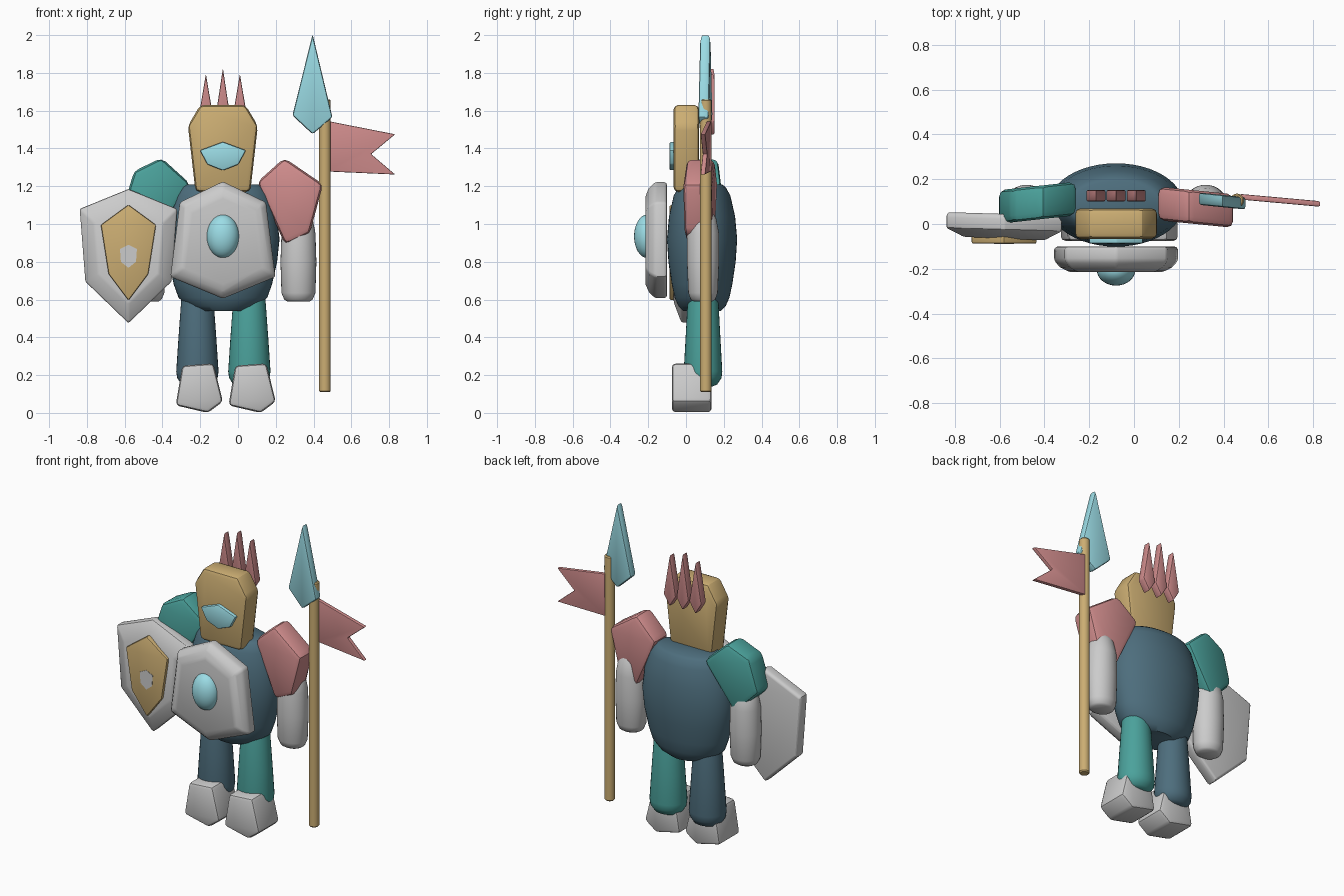
import bpy, bmesh, math

if "Cube" in bpy.data.objects:
    bpy.data.objects.remove(bpy.data.objects["Cube"])

COLORS = {
    "navy": (0.075, 0.155, 0.205, 1), "teal": (0.07, 0.36, 0.33, 1),
    "gold": (0.60, 0.42, 0.17, 1), "rose": (0.62, 0.26, 0.26, 1),
    "ice": (0.33, 0.72, 0.79, 1),
}
MATS = {}
for key, rgba in COLORS.items():
    MATS[key] = bpy.data.materials.new(key)
    MATS[key].diffuse_color = rgba
CX = -0.08  # centre line of the figure


def finish(name, bm, color=None, bevel=0.0, angle=30, segments=2):
    bmesh.ops.recalc_face_normals(bm, faces=bm.faces)
    if bevel:
        edges = [e for e in bm.edges if e.calc_face_angle(0) > math.radians(25)]
        bmesh.ops.bevel(bm, geom=edges, offset=bevel, segments=segments,
                        profile=0.5, affect='EDGES', clamp_overlap=True)
    me = bpy.data.meshes.new(name)
    bm.to_mesh(me)
    bm.free()
    ob = bpy.data.objects.new(name, me)
    bpy.context.collection.objects.link(ob)
    if color:
        me.materials.append(MATS[color])
    bpy.ops.object.select_all(action='DESELECT')
    ob.select_set(True)
    bpy.context.view_layer.objects.active = ob
    bpy.ops.object.shade_smooth_by_angle(angle=math.radians(angle))
    return ob


def loft(rings):
    """Skin a list of equal-length point rings and cap both ends."""
    bm = bmesh.new()
    rows = [[bm.verts.new(p) for p in ring] for ring in rings]
    n = len(rows[0])
    for a, b in zip(rows, rows[1:]):
        for i in range(n):
            j = (i + 1) % n
            bm.faces.new((a[i], a[j], b[j], b[i]))
    bm.faces.new(rows[0])
    bm.faces.new(rows[-1])
    return bm


def plate(name, pts, layers, color=None, bevel=0.01, slope=0.0):
    """Front outline (x, z) lofted along y; layers = (y, scale); slope turns it in plan."""
    cx = (min(p[0] for p in pts) + max(p[0] for p in pts)) / 2
    cz = (min(p[1] for p in pts) + max(p[1] for p in pts)) / 2
    rings = [[(cx + (x - cx) * s, y + slope * (x - cx), cz + (z - cz) * s)
              for x, z in pts] for y, s in layers]
    return finish(name, loft(rings), color, bevel)


def tube(name, x, y, rings, color=None, n=32):
    """Stacked ellipses (z, rx, ry)."""
    ang = [2 * math.pi * i / n for i in range(n)]
    return finish(name, loft([[(x + rx * math.cos(a), y + ry * math.sin(a), z)
                               for a in ang] for z, rx, ry in rings]), color, angle=40)


def mirrored(half):
    """Complete an outline given as the right half, top to bottom, about x = 0."""
    return half + [(-x, z) for x, z in reversed(half) if x > 0]


def shift(pts, dx):
    return [(x + dx, z) for x, z in pts]


# Torso
tube("torso", CX, 0.085, [
    (0.54, 0.13, 0.10), (0.565, 0.185, 0.125), (0.61, 0.235, 0.145), (0.68, 0.26, 0.16),
    (0.80, 0.287, 0.178), (0.92, 0.30, 0.186), (1.04, 0.285, 0.175), (1.15, 0.25, 0.15),
    (1.195, 0.225, 0.125), (1.21, 0.20, 0.105)], "navy", 48)

# Legs, feet and arms
FOOT = [(-0.215, 0.25), (-0.05, 0.262), (0.0, 0.06), (-0.08, 0.0), (-0.25, 0.04)]
for side, x, color in (("left", -0.215, "navy"), ("right", 0.06, "teal")):
    tube(side + "_leg", x, 0.09, [
        (0.14, 0.06, 0.05), (0.15, 0.085, 0.075), (0.185, 0.107, 0.098), (0.22, 0.112, 0.102),
        (0.40, 0.10, 0.092), (0.62, 0.084, 0.08), (0.68, 0.07, 0.065)], color)
    plate(side + "_foot", shift(FOOT, -0.08 if side == "left" else 0.20),
          [(-0.075, 1), (0.135, 1)], None, 0.02)
for side, x in (("left", -0.48), ("right", 0.32)):
    tube(side + "_arm", x, 0.09, [
        (0.59, 0.06, 0.05), (0.60, 0.075, 0.065), (0.635, 0.09, 0.078), (0.80, 0.095, 0.085),
        (0.95, 0.09, 0.085), (1.03, 0.075, 0.07), (1.07, 0.05, 0.045)])

# Shoulder guards
plate("left_shoulder_guard",
      [(-0.405, 1.35), (-0.55, 1.28), (-0.61, 1.08), (-0.45, 0.92), (-0.25, 1.21)],
      [(0.02, 1), (0.17, 1)], "teal", 0.03, 0.11)
plate("right_shoulder_guard",
      [(0.245, 1.35), (0.45, 1.21), (0.38, 0.95), (0.25, 0.89), (0.10, 1.22)],
      [(0.0, 1), (0.15, 1)], "rose", 0.03, -0.1)

# Head, visor and crest spikes
plate("head", shift(mirrored([(0.12, 1.63), (0.185, 1.52), (0.145, 1.17)]), CX),
      [(-0.066, 1), (0.07, 1)], "gold", 0.025)
plate("visor", shift(mirrored([(0, 1.435), (0.122, 1.39), (0.082, 1.315), (0, 1.283)]), CX),
      [(-0.087, 1), (-0.045, 1)], "ice", 0.008)
for i, top in enumerate((1.795, 1.825, 1.795)):
    plate("crest_spike_%d" % (i + 1),
          shift(mirrored([(0, top), (0.043, 1.54), (0, 1.47)]), CX + 0.09 * (i - 1)),
          [(0.10, 1), (0.152, 1)], "rose", 0.008)

# Chest plate with gem
plate("chest_plate", shift(mirrored([(0, 1.225), (0.228, 1.115), (0.278, 0.72), (0, 0.605)]), CX),
      [(-0.10, 0.98), (-0.115, 1), (-0.165, 1), (-0.195, 0.9), (-0.215, 0.75)], None, 0.012)
gem = bmesh.new()
bmesh.ops.create_uvsphere(gem, u_segments=32, v_segments=16, radius=1)
for v in gem.verts:
    v.co = (CX + v.co.x * 0.086, -0.205 + v.co.y * 0.07, 0.935 + v.co.z * 0.115)
finish("chest_gem", gem, "ice")

# Shield with emblem
SX = -0.58
plate("shield", shift(mirrored([(0, 1.185), (0.258, 1.08), (0.228, 0.695), (0, 0.475)]), SX),
      [(0.045, 0.97), (0.03, 1), (-0.025, 1), (-0.065, 0.7)], None, 0.012, -0.03)
plate("shield_emblem", shift(mirrored([(0, 1.102), (0.146, 0.995), (0.105, 0.735), (0, 0.595)]), SX),
      [(-0.088, 1), (-0.03, 1)], "gold", 0.008)
plate("shield_boss", shift(mirrored([(0, 0.89), (0.045, 0.868), (0.04, 0.80), (0, 0.768)]), SX),
      [(-0.090, 1), (-0.06, 1)], None, 0)

# Spear: shaft, blade and pennant
tube("spear_shaft", 0.46, 0.105, [(0.11, 0.025, 0.025), (0.117, 0.031, 0.031),
                                  (1.653, 0.031, 0.031), (1.66, 0.025, 0.025)], "gold", 16)
plate("spear_blade", [(0.395, 2.005), (0.50, 1.565), (0.395, 1.475), (0.288, 1.575)],
      [(0.075, 1), (0.13, 1)], "ice", 0.012, -0.1)
plate("pennant", [(0.475, 1.545), (0.832, 1.475), (0.705, 1.37), (0.832, 1.262), (0.475, 1.278)],
      [(0.093, 1), (0.118, 1)], "rose", 0.005, -0.09)

for m in bpy.data.materials:
    if m.users and not m.is_grease_pencil:
        m.use_nodes = True
        m.node_tree.nodes["Principled BSDF"].inputs["Base Color"].default_value = m.diffuse_color
